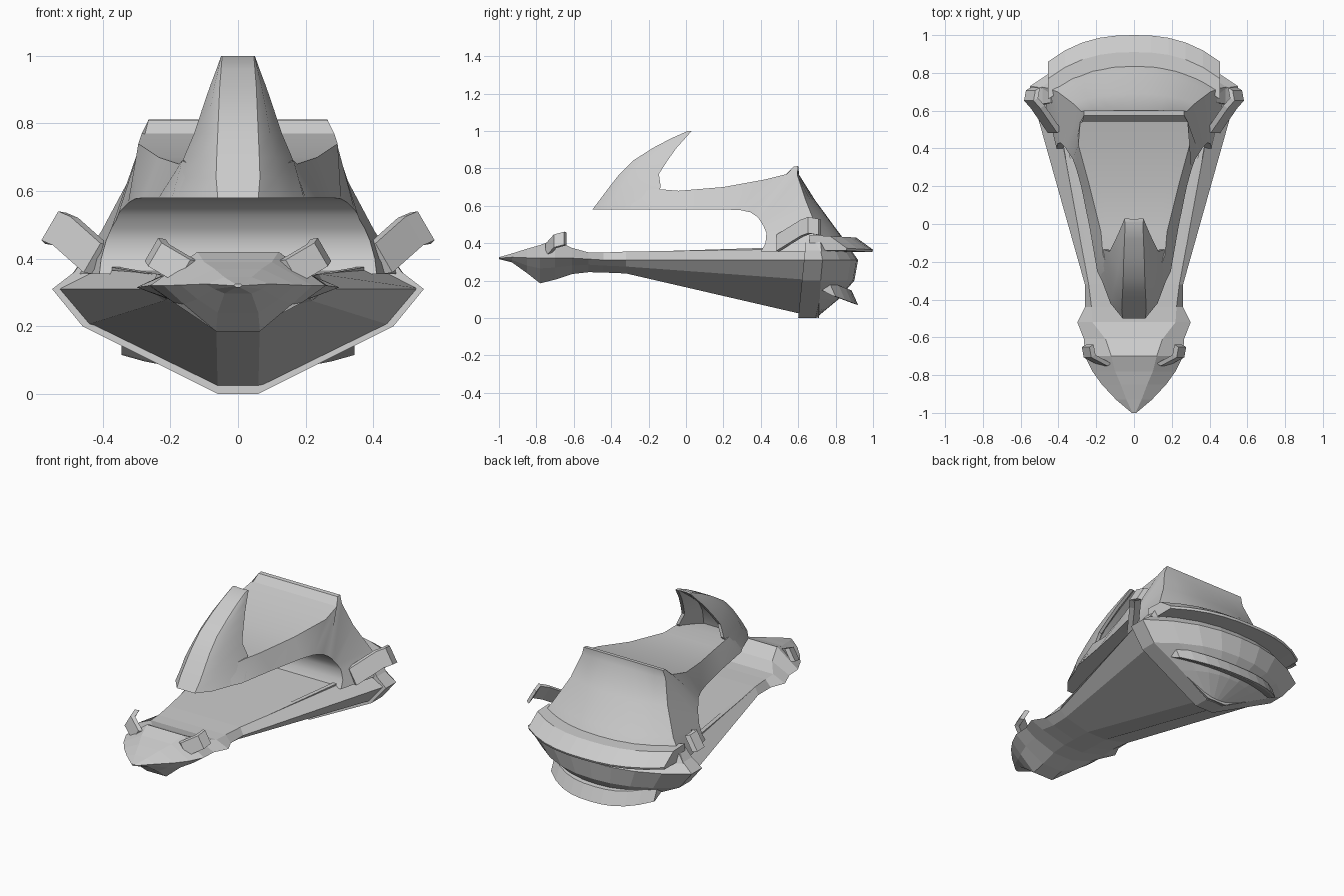
import bpy, bmesh
from mathutils import Vector


def loft(name, rings, smooth=None):
    """Skin a list of equal-length closed rings and cap both ends."""
    bm = bmesh.new()
    rows = [[bm.verts.new(p) for p in r] for r in rings]
    n = len(rows[0])
    for a, b in zip(rows, rows[1:]):
        for i in range(n):
            j = (i + 1) % n
            bm.faces.new((a[i], a[j], b[j], b[i]))
    bm.faces.new(rows[0])
    bm.faces.new(rows[-1][::-1])
    bmesh.ops.recalc_face_normals(bm, faces=bm.faces)
    me = bpy.data.meshes.new(name)
    bm.to_mesh(me)
    bm.free()
    ob = bpy.data.objects.new(name, me)
    bpy.context.collection.objects.link(ob)
    if smooth:
        bpy.ops.object.select_all(action='DESELECT')
        ob.select_set(True)
        bpy.context.view_layer.objects.active = ob
        bpy.ops.object.shade_smooth_by_angle(angle=smooth)
    return ob


def mirrored(half):
    """Close a right-hand half ring with its left-hand mirror."""
    return half + [(-x, y, z) for x, y, z in reversed(half)]


def arc(w, y, z, bulge, n=9):
    """Row of points from +w to -w bowed backwards by bulge."""
    ts = [1 - 2 * i / (n - 1) for i in range(n)]
    return [(w * t, y + bulge * (1 - abs(t) ** 2.3), z) for t in ts]


# Lower hull: y, deck (w, z), chine (w, z), flank (w, z), keel (w, z)
hull = [
    (-1.0, .008, .325, .012, .32, .01, .318, .005, .315),
    (-.93, .04, .345, .095, .325, .07, .31, .04, .297),
    (-.85, .07, .37, .17, .322, .12, .28, .06, .24),
    (-.78, .10, .39, .22, .32, .16, .265, .065, .185),
    (-.70, .12, .42, .26, .32, .19, .27, .065, .205),
    (-.61, .15, .375, .265, .32, .2, .28, .065, .235),
    (-.52, .22, .35, .30, .315, .22, .285, .065, .245),
    (-.44, .225, .35, .26, .31, .21, .28, .065, .243),
    (-.32, .24, .355, .26, .31, .22, .275, .065, .238),
    (.71, .43, .37, .55, .31, .46, .20, .06, .0)]
loft("lower_hull", [mirrored([(s[i], s[0], s[i + 1]) for i in (1, 3, 5, 7)])
                    for s in hull])

# Rounded stern: z, half width, corner y, bulge
stern = [(.42, .44, .71, .13), (.36, .485, .72, .165), (.31, .55, .73, .19),
         (.20, .46, .72, .18), (.10, .26, .715, .10), (.0, .06, .69, .005)]
loft("stern", [arc(w, y, z, b) + [(-w, .6 + z * .1, z), (w, .6 + z * .1, z)]
               for z, w, y, b in stern])

# Cantilevered seat body: underside y, z, w, then outside y, z, w, bulge
body = [
    (-.42, .58, .11, -.34, .66, .10, 0),
    (-.25, .58, .195, -.16, .69, .165, 0),
    (-.02, .58, .235, -.04, .68, .175, 0),
    (.20, .58, .28, .20, .70, .235, 0),
    (.29, .577, .305, .42, .74, .295, 0),
    (.345, .565, .325, .54, .77, .285, 0),
    (.375, .545, .345, .575, .81, .265, 0),
    (.39, .53, .355, .60, .812, .265, 0),
    (.40, .515, .36, .595, .765, .28, .01),
    (.415, .49, .375, .64, .63, .325, .05),
    (.43, .455, .39, .70, .48, .405, .10),
    (.425, .40, .405, .72, .40, .46, .14),
    (.40, .355, .41, .725, .355, .49, .16)]
loft("seat_body", [arc(wo, yo, zo, b) + [(-wi, yi, zi), (wi, yi, zi)]
                   for yi, zi, wi, yo, zo, wo, b in body], .6)

# Swept windshield: z, front (y, w), shoulder (y, w), side edge (y, w), hollow y
shield = [
    (.58, -.50, .06, -.42, .125, -.22, .20, -.30),
    (.64, -.455, .065, -.385, .115, -.17, .18, -.29),
    (.70, -.41, .063, -.35, .11, -.135, .16, -.27),
    (.77, -.355, .06, -.30, .095, -.145, .13, -.24),
    (.84, -.285, .057, -.235, .083, -.10, .107, -.19),
    (.91, -.175, .054, -.14, .07, -.05, .083, -.10),
    (.96, -.08, .05, -.06, .058, -.005, .064, -.03),
    (1.0, .01, .047, .015, .05, .03, .05, .027)]
loft("windshield", [mirrored([(fw, fy, z), (sw, sy, z), (ew, ey, z),
                              (ew - .02, ey, z), (ew * .45, iy, z)])
                    for z, fy, fw, sy, sw, ey, ew, iy in shield], .6)


# Curved bumper fins around the stern, swept from a (y, z) profile
def fin(name, half_w, prof, drop, rise, n=10):
    rings = []
    for i in range(n + 1):
        t = -1 + 2 * i / n
        e = abs(t) ** 2.5
        rings.append([(half_w * t, y - drop * e, z + rise * e) for y, z in prof])
    loft(name, rings)


fin("upper_fin", .455, [(.80, .435), (.91, .43), (1.0, .365), (.995, .352), (.80, .352)],
    .14, .008)
fin("lower_fin", .345, [(.80, .16), (.885, .148), (.92, .07), (.90, .075), (.78, .14)],
    .12, .045)


# Side winglets: a thin bent plate following a short path
def winglet(name, path, half_h, half_t):
    for side, tag in ((1, "right"), (-1, "left")):
        up = Vector((-.5 * side, 0, .86)) * half_h
        th = Vector((.85 * side, -.5, .15)).normalized() * half_t
        rings = []
        for x, y, z in path:
            c = Vector((x * side, y, z))
            rings.append([c + up + th, c + up - th, c - up - th, c - up + th])
        loft(name + "_" + tag, rings)


winglet("front_winglet", [(.15, -.745, .36), (.235, -.70, .41), (.245, -.645, .425)],
        .04, .013)
winglet("rear_winglet", [(.42, .49, .40), (.51, .62, .48), (.545, .66, .495), (.535, .715, .485)],
        .05, .014)

# Low rails along the deck edges
for side, tag in ((1, "right"), (-1, "left")):
    loft("deck_rail_" + tag, [[(side * x, y, z) for x, z in
                               ((w, .34), (w, zt), (w - .025, zt), (w - .025, .34))]
                              for y, w, zt in ((-.3, .245, .352), (.42, .375, .375))])
